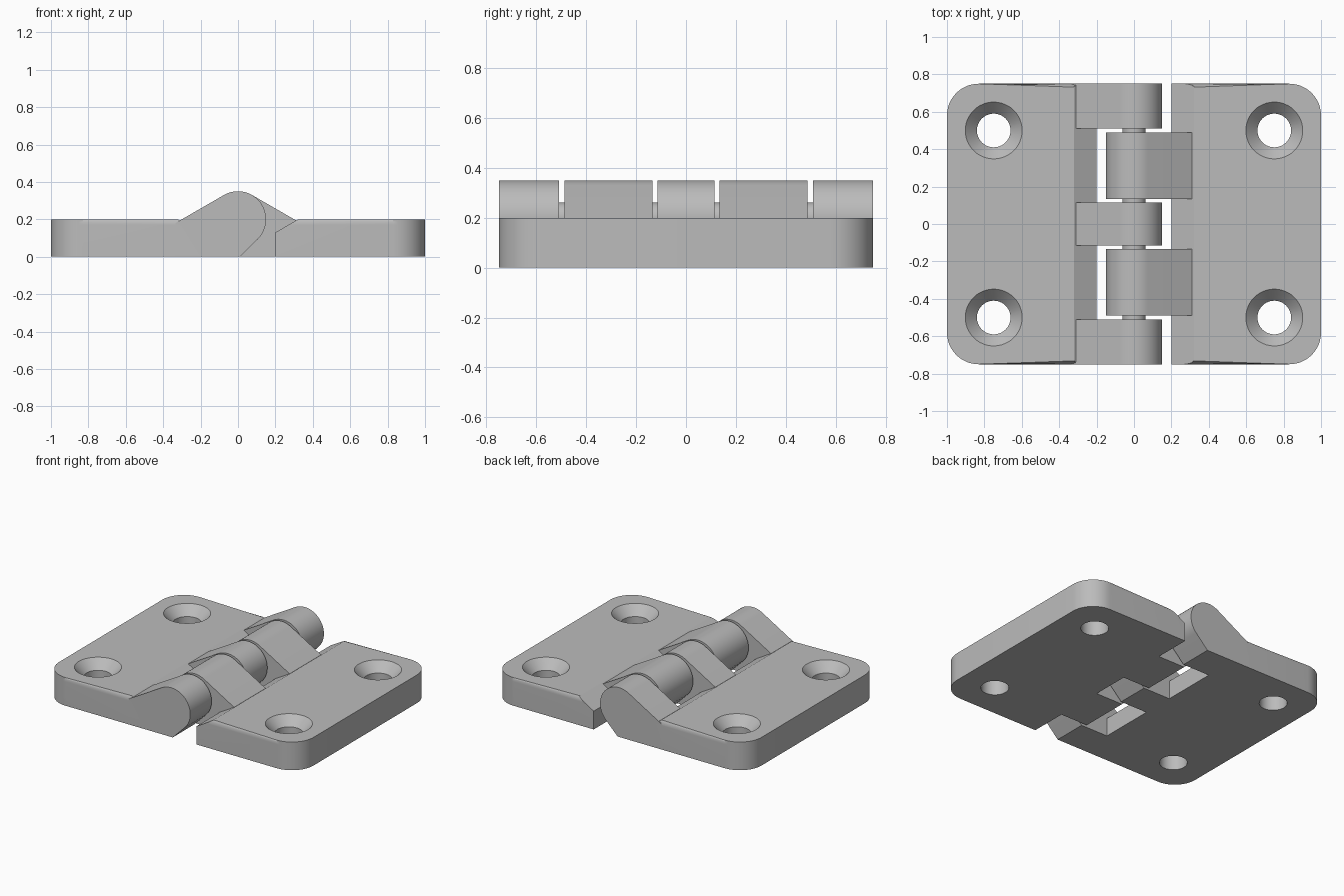
import bpy, bmesh
from math import radians, sin, cos, tan, tau

if "Cube" in bpy.data.objects:
    bpy.data.objects.remove(bpy.data.objects["Cube"], do_unlink=True)

grey = bpy.data.materials.new("plain grey")
grey.use_nodes = True
grey.diffuse_color = (0.5, 0.5, 0.5, 1)
grey.node_tree.nodes["Principled BSDF"].inputs["Base Color"].default_value = (0.5, 0.5, 0.5, 1)

PIN_Z, KNUCKLE_R, THICK, HALF_Y = 0.2, 0.15, 0.2, 0.75


def finish(name, bm):
    bmesh.ops.recalc_face_normals(bm, faces=bm.faces[:])
    mesh = bpy.data.meshes.new(name)
    bm.to_mesh(mesh)
    bm.free()
    mesh.materials.append(grey)
    obj = bpy.data.objects.new(name, mesh)
    bpy.context.collection.objects.link(obj)
    return obj


def arc(cx, cy, r, start, end, steps):
    angles = [radians(start + (end - start) * i / steps) for i in range(steps + 1)]
    return [(cx + r * cos(a), cy + r * sin(a)) for a in angles]


def loft(bm, rings):
    """Closed solid through a stack of point rings."""
    loops = [[bm.verts.new(p) for p in ring] for ring in rings]
    n = len(loops[0])
    for a, b in zip(loops, loops[1:]):
        for i in range(n):
            bm.faces.new((a[i], a[(i + 1) % n], b[(i + 1) % n], b[i]))
    bm.faces.new(loops[0])
    bm.faces.new(loops[-1])


def prism(name, profile, y0, y1, side=1):
    """Extrude an x-z profile along the pin axis."""
    bm = bmesh.new()
    loft(bm, [[(side * x, y, z) for x, z in profile] for y in (y0, y1)])
    return finish(name, bm)


def combine(target, tool, operation):
    mod = target.modifiers.new(operation.lower(), "BOOLEAN")
    mod.operation, mod.solver, mod.object = operation, "EXACT", tool
    bpy.context.view_layer.objects.active = target
    bpy.ops.object.modifier_apply(modifier=mod.name)
    bpy.data.objects.remove(tool, do_unlink=True)


def smooth(obj):
    bpy.ops.object.select_all(action="DESELECT")
    obj.select_set(True)
    bpy.context.view_layer.objects.active = obj
    bpy.ops.object.shade_smooth_by_angle(angle=radians(25))


def plate(name, side):
    """Rounded slab with a soft top rim, reaching the pin line."""
    r = 0.17
    outline = [(0, -HALF_Y), (0, HALF_Y)]
    outline += arc(-1 + r, HALF_Y - r, r, 90, 180, 12)
    outline += arc(-1 + r, r - HALF_Y, r, 180, 270, 12)
    bm = bmesh.new()
    loft(bm, [[(side * x, y, z) for x, y in outline] for z in (0, THICK)])
    rim = [e for e in bm.edges if all(v.co.z > 0.1 for v in e.verts)
           and any(abs(v.co.x) > 0.01 for v in e.verts)]
    bmesh.ops.bevel(bm, geom=rim, offset=0.03, segments=5, profile=0.5, affect="EDGES")
    return finish(name, bm)


def screw_hole(x, y):
    bm = bmesh.new()
    steps = 48
    loft(bm, [[(x + r * cos(tau * i / steps), y + r * sin(tau * i / steps), z)
               for i in range(steps)]
              for r, z in ((0.09, -0.1), (0.09, 0.135), (0.152, THICK), (0.152, 0.3))])
    return finish("screw_hole_cutter", bm)


# Knuckle profile: round barrel, sloped back and chamfered underside
slope = tan(radians(30))
knuckle = arc(0, PIN_Z, KNUCKLE_R, -45, 120, 32)
knuckle += [(-0.335, 0.18), (-0.335, 0), (0.012, 0)]

# Clearance for the opposite leaf: vertical step with a sloped lip
clearance = [(-0.2, -0.1), (-0.2, 0.13), (-0.4, 0.13 + 0.2 * slope), (0.3, 0.3), (0.3, -0.1)]

leaves = (
    ("right_leaf", 1, ((-0.75, -0.51), (-0.115, 0.115), (0.51, 0.75))),
    ("left_leaf", -1, ((-0.488, -0.135), (0.135, 0.488))),
)
for name, side, spans in leaves:
    leaf = plate(name, side)
    combine(leaf, prism("clearance_cutter", clearance, -1, 1, side), "DIFFERENCE")
    for y0, y1 in spans:
        combine(leaf, prism("knuckle", knuckle, y0, y1, side), "UNION")
    for y in (-0.5, 0.5):
        combine(leaf, screw_hole(-0.75 * side, y), "DIFFERENCE")
    smooth(leaf)

# Hinge pin through all knuckles
pin = prism("hinge_pin", arc(0, PIN_Z, 0.062, 0, 348.75, 31), -0.7, 0.7)
smooth(pin)
